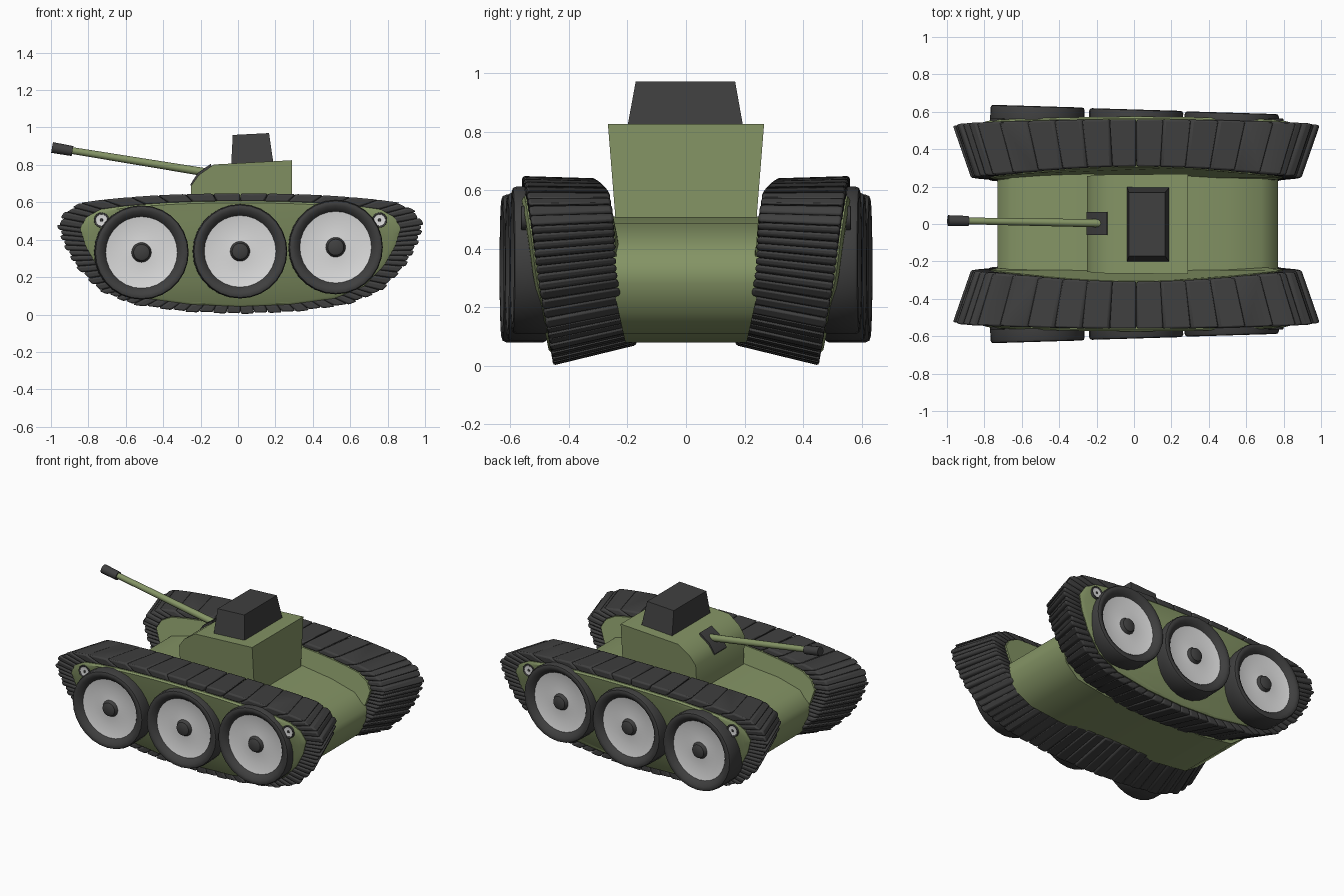
import bpy, bmesh, math
from mathutils import Vector, Matrix

if "Cube" in bpy.data.objects:
    bpy.data.objects.remove(bpy.data.objects["Cube"])


def material(name, rgb):
    m = bpy.data.materials.new(name)
    m.diffuse_color = (*rgb, 1)
    m.use_nodes = True
    m.node_tree.nodes["Principled BSDF"].inputs["Base Color"].default_value = m.diffuse_color
    return m


GREEN = material("olive_green", (0.232, 0.297, 0.13))
DARK = material("dark_rubber", (0.05, 0.05, 0.05))
WHITE = material("light_grey", (0.72, 0.72, 0.72))


def finish(name, bm, mats, bevel=0, angle=35):
    bmesh.ops.recalc_face_normals(bm, faces=bm.faces[:])
    me = bpy.data.meshes.new(name)
    bm.to_mesh(me)
    bm.free()
    for m in mats:
        me.materials.append(m)
    ob = bpy.data.objects.new(name, me)
    bpy.context.collection.objects.link(ob)
    if bevel:
        b = ob.modifiers.new("bevel", "BEVEL")
        b.width, b.segments, b.limit_method = bevel, 2, "ANGLE"
    bpy.context.view_layer.objects.active = ob
    ob.select_set(True)
    bpy.ops.object.shade_smooth_by_angle(angle=math.radians(angle))
    ob.select_set(False)
    return ob


def loft(bm, rings, caps=True):
    """Join equal-length closed rings of points; returns the faces of each band."""
    vs = [[bm.verts.new(p) for p in r] for r in rings]
    bands, n = [], len(rings[0])
    for a, b in zip(vs, vs[1:]):
        bands.append([bm.faces.new((a[i], a[(i + 1) % n], b[(i + 1) % n], b[i])) for i in range(n)])
    ends = [bm.faces.new(vs[0]), bm.faces.new(vs[-1])] if caps else []
    return bands, ends


def lookup(table, v):
    """Piecewise linear curve."""
    if v <= table[0][0]:
        return table[0][1]
    for (a, fa), (b, fb) in zip(table, table[1:]):
        if v <= b:
            return fa + (fb - fa) * (v - a) / (b - a)
    return table[-1][1]


# Track outline: half profile from top centre to bottom centre, then mirrored in x
CX = 0.013
half = [(0.0, .648), (.148, .647), (.297, .644), (.445, .638), (.59, .628), (.74, .614),
        (.86, .597), (.945, .55), (.985, .48), (.95, .37), (.885, .255), (.76, .125),
        (.58, .05), (.3, .012), (0.0, 0.0)]
outline = []
for i in range(len(half) - 1):
    steps = 1 if i < 6 else (2 if i < 8 else 4)
    for k in range(steps):
        t = k / steps
        outline.append(Vector(half[i]).lerp(Vector(half[i + 1]), t))
outline.append(Vector(half[-1]))
outline += [Vector((-p.x, p.y)) for p in reversed(outline[1:-1])]

# Sideways lean of the track edges with height
INNER_Y = [(0, .168), (.08, .19), (.16, .218), (.27, .236), (.5, .247), (.6, .262), (.65, .272)]
OUTER_Y = [(0, .455), (.1, .472), (.3, .508), (.5, .53), (.6, .545), (.65, .548)]


def edge_point(p, s, inner, f, dy=0.0):
    """Point on the leaning inner or outer track edge, shrunk by f toward the centre."""
    x, z = p.x * f, .33 + (p.y - .33) * f
    bulge = max(0, 1 - (p.x / .85) ** 2) * max(0, (p.y - .45) / .2)
    if inner:
        y = lookup(INNER_Y, p.y) + .036 * bulge
        x, z = x * .9, .07 + z * .88
    else:
        y = lookup(OUTER_Y, p.y) + .012 * bulge
    return Vector((x + CX, s * (y + dy), z))


for s, side in ((-1, "front"), (1, "back")):
    # Track links, alternating in height so the ends look ridged
    bm = bmesh.new()
    n = len(outline)
    for i in range(n):
        a, b = outline[i], outline[(i + 1) % n]
        lift = 1.0 if (a.y + b.y) / 2 > .59 or i % 2 else .988
        g = .01
        sec = []
        for p in (a.lerp(b, g), b.lerp(a, g)):
            o, q = edge_point(p, s, False, lift), edge_point(p, s, True, lift)
            oi, qi = edge_point(p, s, False, .86), edge_point(p, s, True, .88)
            sec.append([o, q, qi, oi])
        loft(bm, sec)
    finish("track_" + side, bm, [DARK], bevel=.01)

    # Track core and green side panel
    bm = bmesh.new()
    loft(bm, [[edge_point(p, s, True, .93, .04) for p in outline],
              [edge_point(p, s, False, .93, -.015) for p in outline]])
    finish("track_core_" + side, bm, [DARK])
    bm = bmesh.new()
    loft(bm, [[edge_point(p, s, True, .88, -.002) for p in outline],
              [edge_point(p, s, False, .87, .004) for p in outline],
              [edge_point(p, s, False, .84, .014) for p in outline]])
    finish("side_panel_" + side, bm, [GREEN])


def wheel(name, x, z, y, s, r, depth, tilt=0, sides=28):
    """Lathed wheel: dark tyre, dished light disc and dark hub, facing s*y."""
    prof = [(.96, -depth), (1.0, -depth * .9), (1.0, -.06 * r), (.98, -.015 * r), (.94, 0), (.88, -.01 * r),
            (.8, -.07 * r), (.76, -.12 * r), (.5, -.17 * r), (.21, -.15 * r), (.19, -.12 * r), (.17, -.07 * r),
            (.11, -.04 * r)]
    bm = bmesh.new()
    rings = [[Vector((r * q * math.cos(2 * math.pi * k / sides), s * d,
                      r * q * math.sin(2 * math.pi * k / sides))) for k in range(sides)] for q, d in prof]
    bands, _ = loft(bm, rings)
    for j in (7, 8):
        for f in bands[j]:
            f.material_index = 1
    bm.transform(Matrix.Translation((x, s * y, z)) @ Matrix.Rotation(tilt, 4, "Z"))
    finish(name, bm, [DARK, WHITE], angle=40)


# Road wheels and small rollers on both sides
for s, side in ((-1, "front"), (1, "back")):
    for k, (x, z, y) in enumerate(((-.515, .332, .63), (.012, .338, .612), (.523, .36, .595))):
        wheel(f"road_wheel_{side}_{k + 1}", x, z, y, s, .252, .16, tilt=-s * .03)
    for k, x in enumerate((-.73, .757)):
        wheel(f"roller_{side}_{k + 1}", x, .505, .563, s, .041, .06, sides=16)

# Hull: rounded side profile, narrowing towards the bottom
hull = [(-.73, .3), (-.73, .38), (-.66, .45), (-.5, .49), (-.25, .51), (.25, .51), (.5, .485), (.68, .44),
        (.77, .36), (.77, .28), (.72, .18), (.62, .11), (.4, .08), (-.36, .08), (-.58, .11), (-.68, .18)]
bm = bmesh.new()
loft(bm, [[(x, s * (.19 + .22 * z), z) for x, z in hull] for s in (-1, 1)])
finish("hull", bm, [GREEN], angle=60)

# Turret: side profile with a sloping nose, slightly wider at the top
turret = [(-.25, .48), (-.25, .69), (-.21, .745), (-.13, .802), (.29, .825), (.29, .49)]
bm = bmesh.new()
loft(bm, [[(x, s * (.24 + .08 * (z - .49)), z) for x, z in turret] for s in (-1, 1)])
finish("turret", bm, [GREEN], angle=60)

# Cupola: tapered dark block
bm = bmesh.new()
loft(bm, [[(-.037, -.205, .79), (.192, -.205, .79), (.192, .2, .79), (-.037, .2, .79)],
          [(-.028, -.172, .96), (.166, -.172, .97), (.166, .168, .97), (-.028, .168, .96)]])
finish("cupola", bm, [DARK], angle=35)

# Gun mount plate on the turret nose
bm = bmesh.new()
loft(bm, [[(-.255, y, .695), (-.215, y, .757), (-.145, y, .806), (-.14, y, .78), (-.2, y, .72), (-.24, y, .67)]
          for y in (-.06, .065)])
finish("gun_mount", bm, [DARK])


def rod(name, a, b, r1, r2, mat, sides=12):
    a, b = Vector(a), Vector(b)
    bm = bmesh.new()
    bmesh.ops.create_cone(bm, cap_ends=True, segments=sides, radius1=r1, radius2=r2, depth=(b - a).length)
    bm.transform(Matrix.Translation((a + b) / 2) @ (b - a).to_track_quat("Z", "Y").to_matrix().to_4x4())
    return finish(name, bm, [mat])


# Gun barrel and muzzle, raised towards -x
rod("gun_barrel", (-.14, .003, .755), (-.92, .017, .882), .022, .018, GREEN)
rod("muzzle", (-.885, .016, .874), (-.994, .018, .893), .027, .029, DARK)
